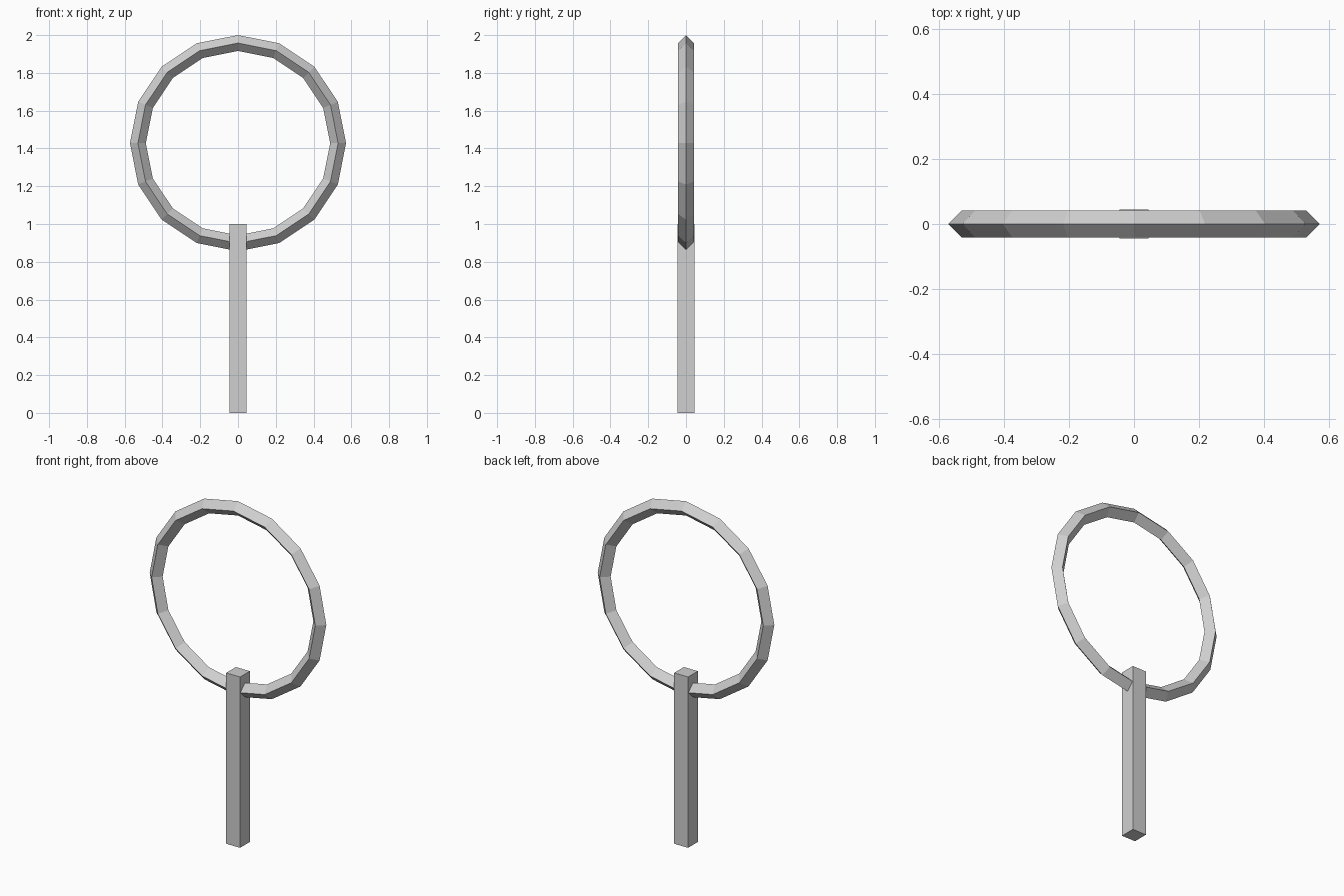
import bpy
from math import pi

cube = bpy.data.objects.get("Cube")
if cube:
    bpy.data.objects.remove(cube, do_unlink=True)

# Single light grey material
grey = bpy.data.materials.new("light_grey")
grey.use_nodes = True
colour = (0.63, 0.63, 0.63, 1)
grey.diffuse_color = colour
grey.node_tree.nodes["Principled BSDF"].inputs["Base Color"].default_value = colour


def finish(name):
    obj = bpy.context.object
    obj.name = name
    obj.data.name = name
    obj.data.materials.append(grey)
    bpy.ops.object.transform_apply(location=False, rotation=True, scale=True)
    bpy.ops.object.shade_flat()


# Square upright post
POST_WIDTH, POST_HEIGHT = 0.09, 1.0
bpy.ops.mesh.primitive_cube_add(size=1, location=(0, 0, POST_HEIGHT / 2))
bpy.context.object.scale = (POST_WIDTH, POST_WIDTH, POST_HEIGHT)
finish("post")

# Upright ring with a diamond cross-section, threaded through the post top
RING_RADIUS, RING_THICKNESS = 0.53, 0.042
bpy.ops.mesh.primitive_torus_add(
    major_segments=16, minor_segments=4,
    major_radius=RING_RADIUS, minor_radius=RING_THICKNESS,
    location=(0, 0, 2 - RING_RADIUS - RING_THICKNESS),
    rotation=(pi / 2, 0, 0))
finish("ring")
